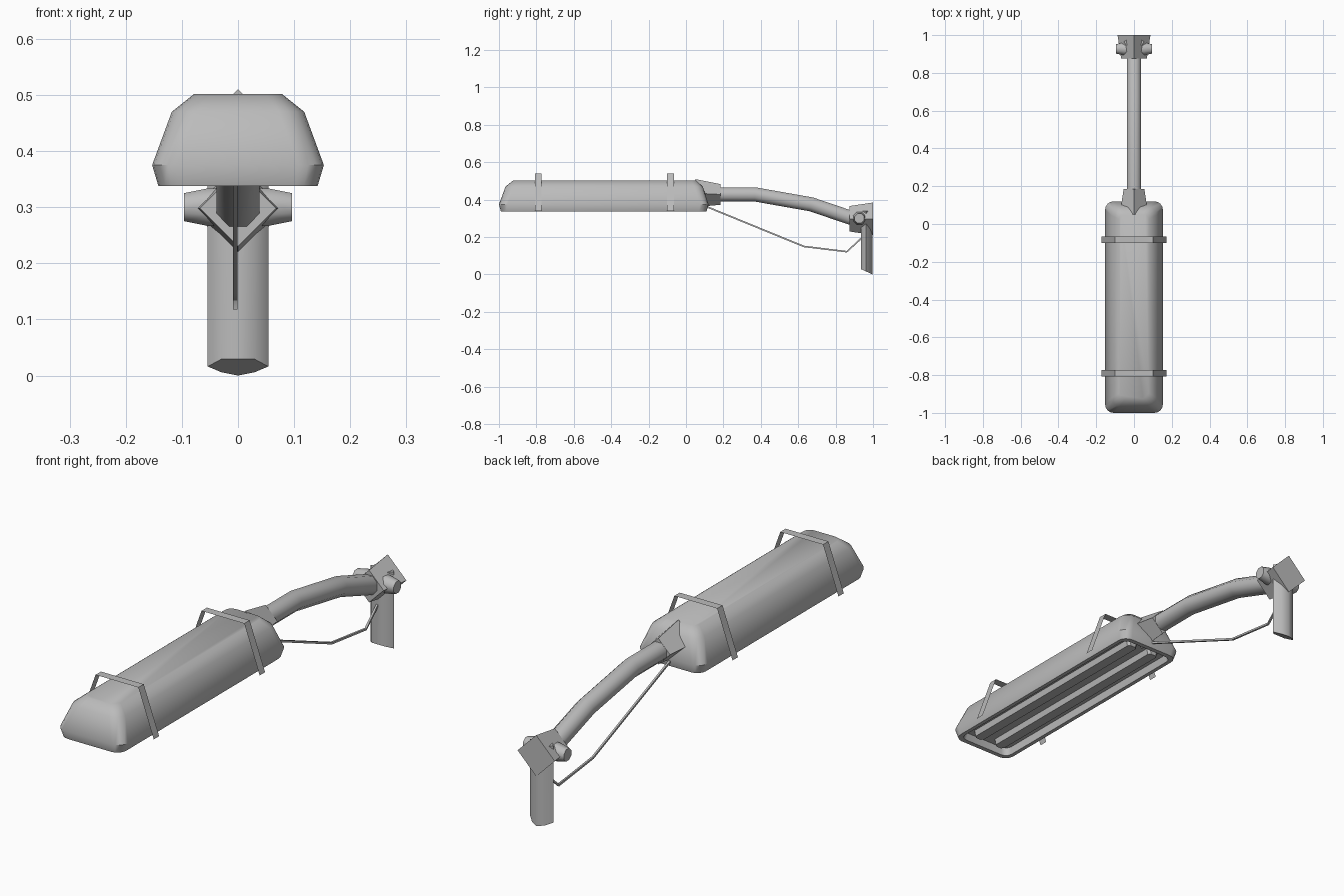
import bpy, bmesh, math
from mathutils import Vector

if "Cube" in bpy.data.objects:
    bpy.data.objects.remove(bpy.data.objects["Cube"])

GREY = (0.5, 0.5, 0.5, 1)
metal = bpy.data.materials.new("grey metal")
metal.use_nodes = True
metal.diffuse_color = GREY
metal.node_tree.nodes["Principled BSDF"].inputs["Base Color"].default_value = GREY


def finish(name, bm, smooth=None):
    bmesh.ops.recalc_face_normals(bm, faces=bm.faces)
    mesh = bpy.data.meshes.new(name)
    bm.to_mesh(mesh)
    bm.free()
    mesh.materials.append(metal)
    obj = bpy.data.objects.new(name, mesh)
    bpy.context.collection.objects.link(obj)
    if smooth:
        bpy.ops.object.select_all(action='DESELECT')
        obj.select_set(True)
        bpy.context.view_layer.objects.active = obj
        bpy.ops.object.shade_smooth_by_angle(angle=math.radians(smooth))
    return obj


def loft(name, rings, smooth=None):
    """Join rings of equal point count into a closed skin."""
    bm = bmesh.new()
    loops = [[bm.verts.new(p) for p in ring] for ring in rings]
    for a, b in zip(loops, loops[1:]):
        for i in range(len(a)):
            j = (i + 1) % len(a)
            bm.faces.new((a[i], a[j], b[j], b[i]))
    bm.faces.new(loops[0])
    bm.faces.new(loops[-1])
    return finish(name, bm, smooth)


def rounded_rect(hx, y0, y1, z, r, steps=4):
    pts = []
    corners = ((hx - r, y1 - r), (-hx + r, y1 - r), (-hx + r, y0 + r), (hx - r, y0 + r))
    for k, (cx, cy) in enumerate(corners):
        for s in range(steps + 1):
            a = math.pi / 2 * (k + s / steps)
            pts.append((cx + r * math.cos(a), cy + r * math.sin(a), z))
    return pts


def circle(center, axis, radius, sides, turn=0):
    """Ring around a direction lying in the x or the y-z plane."""
    axis = Vector(axis).normalized()
    u = Vector((0, 1, 0)) if abs(axis.x) > 0.5 else Vector((1, 0, 0))
    v = axis.cross(u)
    angles = [turn + math.tau * i / sides for i in range(sides)]
    return [Vector(center) + radius * (math.cos(a) * u + math.sin(a) * v) for a in angles]


def tube(name, x, path, radius, sides, turn=0):
    pts = [Vector((x, y, z)) for y, z in path]
    rings = []
    for i, p in enumerate(pts):
        before, after = pts[max(i - 1, 0)], pts[min(i + 1, len(pts) - 1)]
        rings.append(circle(p, after - before, radius, sides, turn))
    return loft(name, rings, 50)


# Lamp housing: recessed underside, rim, sloping sides and top
loft("lamp_housing", [
    rounded_rect(0.120, -0.965, 0.085, 0.370, 0.03),
    rounded_rect(0.125, -0.970, 0.090, 0.338, 0.03),
    rounded_rect(0.142, -0.990, 0.110, 0.338, 0.04),
    rounded_rect(0.153, -1.000, 0.120, 0.375, 0.045),
    rounded_rect(0.118, -0.965, 0.090, 0.470, 0.045),
    rounded_rect(0.078, -0.925, 0.055, 0.502, 0.03),
], 40)

# Two long light strips in the recess
for side, sign in (("left", 1), ("right", -1)):
    strip = [rounded_rect(hx, -0.94, 0.06, z, 0.01, 1) for hx, z in ((0.028, 0.37), (0.022, 0.345))]
    loft(f"{side}_light_strip", [[(x + sign * 0.055, y, z) for x, y, z in r] for r in strip])

# Thin open straps over the housing
for place, y in (("front", -0.79), ("rear", -0.083)):
    bm = bmesh.new()
    profile = ((-0.172, 0.34), (-0.10, 0.54), (0.10, 0.54), (0.172, 0.34))
    rows = [[bm.verts.new((x, y + d, z)) for d in (-0.018, 0.018)] for x, z in profile]
    for a, b in zip(rows, rows[1:]):
        bm.faces.new((a[0], b[0], b[1], a[1]))
    finish(f"{place}_strap", bm)

# Four-sided neck behind the housing, bent arm and flared collar
loft("lamp_neck", [circle((0, 0.05, 0.435), (0, 1, 0), 0.075, 4),
                   circle((0, 0.185, 0.428), (0, 1, 0), 0.055, 4)])
tube("arm", 0, [(0.14, 0.428), (0.37, 0.428), (0.67, 0.375), (0.92, 0.29)], 0.041, 8, math.pi / 8)
loft("pole_collar", [circle((0, 0.875, 0.298), (0, 1, 0), 0.068, 4),
                     circle((0, 1.0, 0.298), (0, 1, 0), 0.087, 4)])

# Clamp bolts on both sides of the collar
for side, sign in (("left", 1), ("right", -1)):
    loft(f"{side}_clamp_bolt", [circle((sign * x, 0.927, 0.3), (1, 0, 0), r, 8, math.pi / 8)
                                for x, r in ((0.03, 0.037), (0.055, 0.036), (0.096, 0.027))], 50)

# Pole bracket with a slanted lower end
section = ((0.03, 0.935), (0.054, 0.963), (0.03, 0.985), (0, 0.998),
           (-0.03, 0.985), (-0.054, 0.963), (-0.03, 0.935))
loft("pole_bracket", [[(x, y, 0.46 * (0.998 - y)) for x, y in section],
                      [(x, y, 0.34) for x, y in section]], 50)

# Thin brace under the arm
tube("brace", -0.005, [(0.08, 0.375), (0.63, 0.15), (0.86, 0.122), (0.95, 0.205)], 0.006, 4, math.pi / 4)
